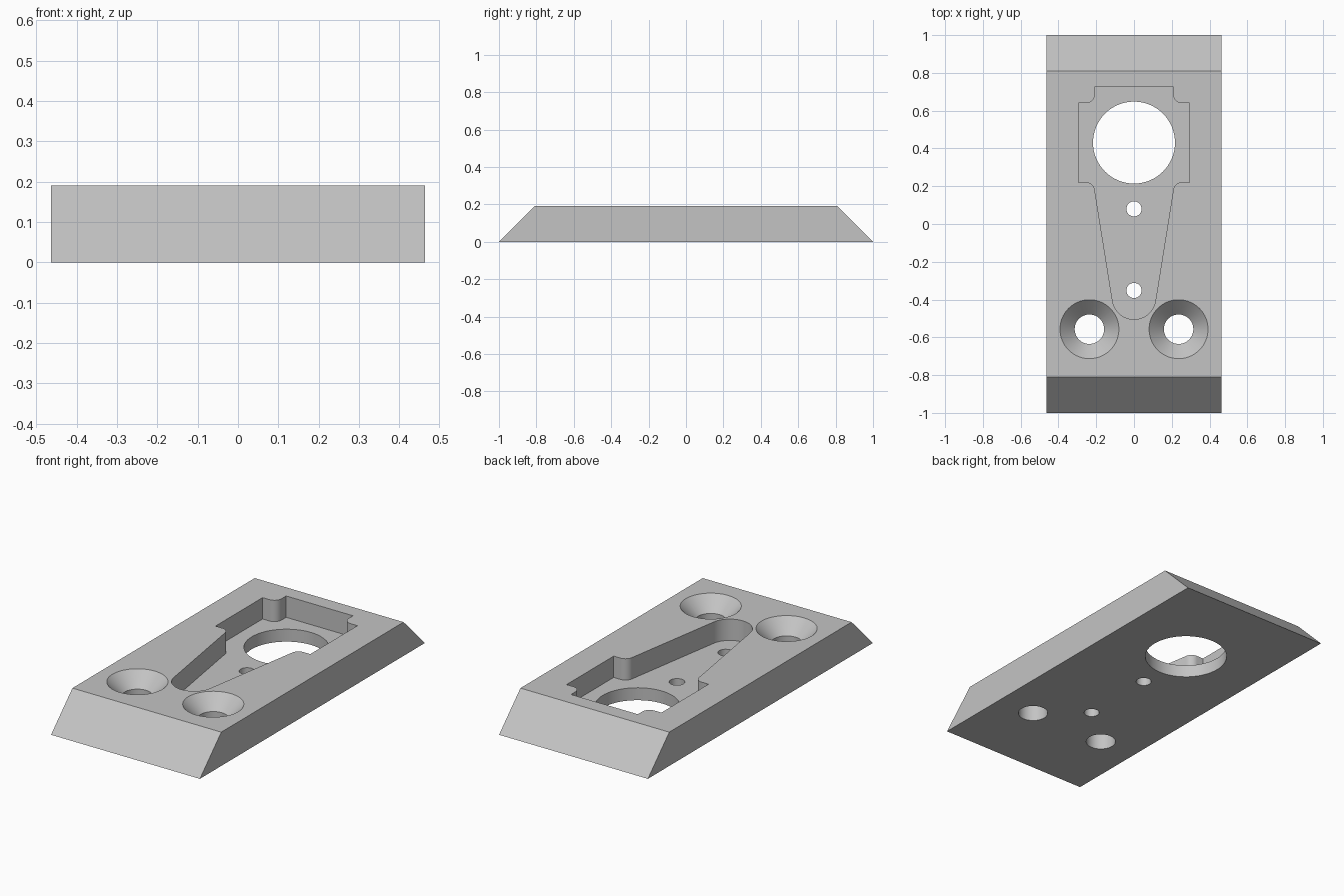
import bpy, bmesh
from math import sin, cos, pi, radians

if "Cube" in bpy.data.objects:
    bpy.data.objects.remove(bpy.data.objects["Cube"], do_unlink=True)

WIDTH, HEIGHT, FLOOR = 0.463, 0.19, 0.07

grey = bpy.data.materials.new("light grey")
grey.use_nodes = True
colour = (0.55, 0.55, 0.55, 1)
grey.diffuse_color = colour
grey.node_tree.nodes["Principled BSDF"].inputs["Base Color"].default_value = colour


def arc(cx, cy, r, start, end, steps):
    angles = [radians(start + (end - start) * i / steps) for i in range(steps + 1)]
    return [(cx + r * cos(a), cy + r * sin(a)) for a in angles]


def loft(name, rings):
    """Closed solid through a stack of matching rings of 3D points."""
    bm = bmesh.new()
    loops = [[bm.verts.new(p) for p in ring] for ring in rings]
    n = len(loops[0])
    bm.faces.new(loops[0])
    bm.faces.new(loops[-1])
    for low, high in zip(loops, loops[1:]):
        for i in range(n):
            j = (i + 1) % n
            bm.faces.new((low[i], low[j], high[j], high[i]))
    bmesh.ops.recalc_face_normals(bm, faces=bm.faces)
    mesh = bpy.data.meshes.new(name)
    bm.to_mesh(mesh)
    bm.free()
    obj = bpy.data.objects.new(name, mesh)
    bpy.context.collection.objects.link(obj)
    mesh.materials.append(grey)
    return obj


def turned(name, x, y, profile, sides=64):
    """Round cutter from (radius, height) pairs."""
    return loft(name, [[(px, py, z) for px, py in arc(x, y, r, 0, 360, sides)[:-1]]
                       for r, z in profile])


# Block with sloping front and back ends
def rectangle(y, z):
    return [(-WIDTH, -y, z), (WIDTH, -y, z), (WIDTH, y, z), (-WIDTH, y, z)]


plate = loft("plate", [rectangle(1, 0), rectangle(0.81, HEIGHT)])

# Pocket: right half of the outline, mirrored to the other side
half = arc(0, -0.39, 0.115, -90, -9, 20)
half += arc(0.253, 0.176, 0.045, 171, 90, 12)
half += [(0.295, 0.221), (0.295, 0.64)]
half += arc(0.253, 0.685, 0.045, 270, 180, 12)
half += [(0.208, 0.725)]
outline = half + [(-x, y) for x, y in reversed(half[1:])]
cutters = [loft("pocket_cutter", [[(x, y, z) for x, y in outline] for z in (FLOOR, 0.3)])]

# Through holes in the pocket floor
for name, y, r in (("large_hole", 0.431, 0.217), ("rear_pin_hole", 0.08, 0.04),
                   ("front_pin_hole", -0.352, 0.04)):
    cutters.append(turned(name + "_cutter", 0, y, [(r, -0.1), (r, 0.15)]))

# Countersunk screw holes
for side, x in (("left", 0.236), ("right", -0.236)):
    cutters.append(turned(side + "_screw_cutter", x, -0.557,
                          [(0.078, -0.1), (0.078, 0.112), (0.156, HEIGHT), (0.176, HEIGHT + 0.02)]))

# Cut every opening, then drop the helpers
bpy.context.view_layer.objects.active = plate
plate.select_set(True)
for cutter in cutters:
    cutter.hide_render = True
    cut = plate.modifiers.new(cutter.name, "BOOLEAN")
    cut.operation, cut.solver, cut.object = "DIFFERENCE", "EXACT", cutter
    bpy.ops.object.modifier_apply(modifier=cut.name)
    bpy.data.objects.remove(cutter, do_unlink=True)

bpy.ops.object.shade_smooth_by_angle(angle=radians(25))
